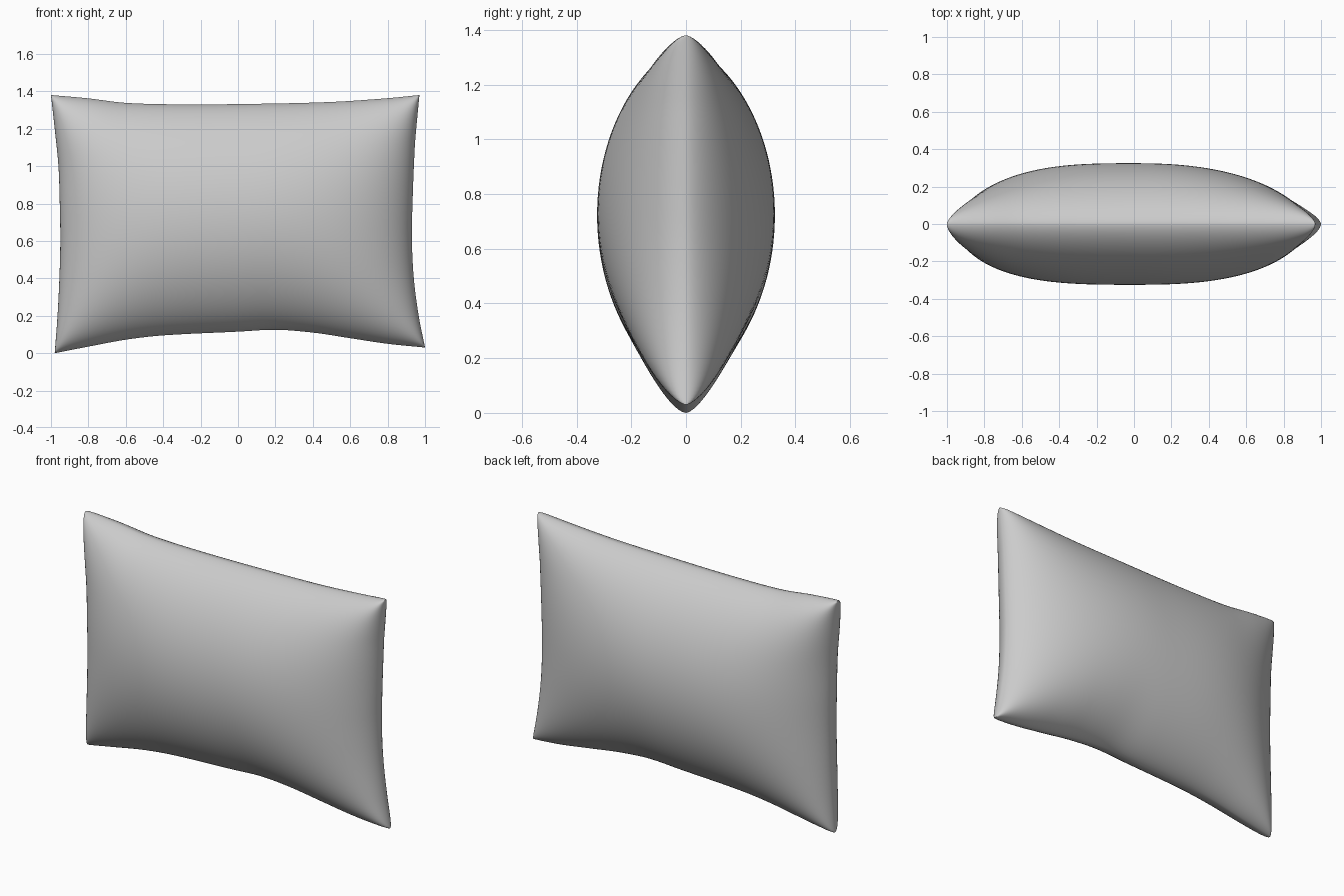
import bpy, bmesh, math
from mathutils import Vector

if "Cube" in bpy.data.objects:
    bpy.data.objects.remove(bpy.data.objects["Cube"])

# Seam outline in the front view: (running coordinate, offset) samples
TOP = [(-1, 1.38), (-.8, 1.362), (-.6, 1.338), (-.3, 1.33), (.1, 1.333), (.5, 1.343), (.8, 1.363), (.97, 1.38)]
BOTTOM = [(-.98, 0), (-.8, .035), (-.6, .072), (-.4, .095), (0, .115), (.2, .125), (.4, .11), (.6, .08), (.8, .05), (1, .03)]
LEFT = [(0, -.98), (.2, -.965), (.4, -.955), (.6, -.95), (.8, -.953), (1, -.96), (1.2, -.98), (1.38, -1)]
RIGHT = [(.03, 1), (.2, .966), (.4, .94), (.6, .93), (.8, .933), (1.1, .945), (1.2, .953), (1.38, .97)]

# Fullness towards each end: (side, is_right) -> (flatness, edge steepness)
FULL = {(-1, False): (3, .5), (-1, True): (2.7, .55),
        (1, False): (2.9, .62), (1, True): (2.4, .62)}


def curve(pts, t):
    """Smooth curve through the samples; returns (running, offset)."""
    x = pts[0][0] + (pts[-1][0] - pts[0][0]) * t
    n = len(pts) - 1
    i = max(k for k in range(n) if k == 0 or pts[k][0] <= x)

    def slope(k):
        a, b = pts[max(k - 1, 0)], pts[min(k + 1, n)]
        return (b[1] - a[1]) / (b[0] - a[0])
    (x0, y0), (x1, y1) = pts[i], pts[i + 1]
    h = x1 - x0
    s = (x - x0) / h
    y = (y0 * (2*s**3 - 3*s*s + 1) + y1 * (3*s*s - 2*s**3)
         + h * slope(i) * (s**3 - 2*s*s + s) + h * slope(i + 1) * (s**3 - s*s))
    return x, y


def outline(u, v):
    """Blend the four seam edges into one sheet (Coons patch)."""
    t, b = Vector(curve(TOP, u)), Vector(curve(BOTTOM, u))
    l, r = Vector(curve(LEFT, v)).yx, Vector(curve(RIGHT, v)).yx
    corners = ((1-u)*(1-v) * Vector((-.98, 0)) + u*(1-v) * Vector((1, .03))
               + (1-u)*v * Vector((-1, 1.38)) + u*v * Vector((.97, 1.38)))
    return (1-v)*b + v*t + (1-u)*l + u*r - corners


def puff(u, v, side):
    """Inflated thickness, zero at the seam, with softly hipped corners."""
    flat, steep = FULL[side, u > .5]
    a = max(0, 1 - abs(2*u - 1)**flat) ** steep
    b = max(0, 1 - abs(2*v - 1)**2) ** .63
    if min(a, b) < 1e-6:
        return 0
    return .325 * (a**-1.5 + b**-1.5 - 1) ** (-1/1.5)


# Pillow: front and back sheets sharing one seam, denser rows near the seam
NU, NV = 72, 56
bm = bmesh.new()


def spaced(i, n):
    return .5 - .5 * math.cos(math.pi * i / n)


for side in (-1, 1):
    grid = []
    for i in range(NU + 1):
        u = spaced(i, NU)
        row = []
        for j in range(NV + 1):
            v = spaced(j, NV)
            p = outline(u, v)
            row.append(bm.verts.new((p.x, side * puff(u, v, side), p.y)))
        grid.append(row)
    for i in range(NU):
        for j in range(NV):
            bm.faces.new((grid[i][j], grid[i+1][j], grid[i+1][j+1], grid[i][j+1]))
bmesh.ops.remove_doubles(bm, verts=bm.verts, dist=1e-5)
bmesh.ops.recalc_face_normals(bm, faces=bm.faces)
mesh = bpy.data.meshes.new("pillow")
bm.to_mesh(mesh)
bm.free()
pillow = bpy.data.objects.new("pillow", mesh)
bpy.context.collection.objects.link(pillow)
bpy.context.view_layer.objects.active = pillow
pillow.select_set(True)
bpy.ops.object.shade_smooth_by_angle(angle=math.radians(50))
